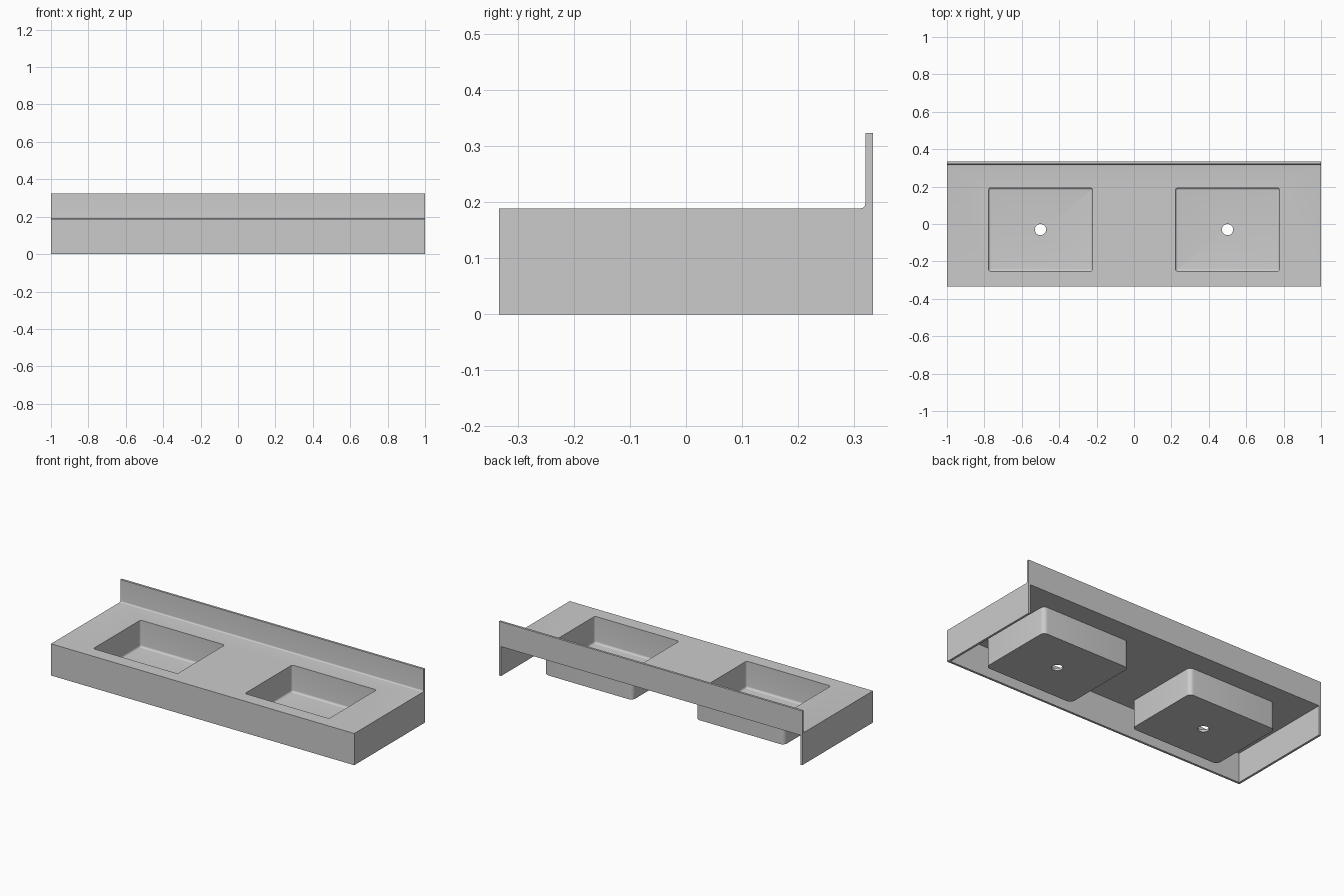
import bpy, bmesh
from math import sin, cos, pi

if "Cube" in bpy.data.objects:
    bpy.data.objects.remove(bpy.data.objects["Cube"])

W, D, H, T = 1.0, 0.333, 0.189, 0.0133   # half width, half depth, counter height, wall
SPLASH_H = 0.323
BX, BY = 0.5, -0.03                      # basin centre
HX, HY, R = 0.278, 0.223, 0.0135         # basin half sizes and corner radius
FLOOR, UNDER = 0.029, 0.015


def loft(name, rings):
    """Closed solid through a list of equal-length point rings."""
    bm = bmesh.new()
    vs = [[bm.verts.new(p) for p in ring] for ring in rings]
    n = len(vs[0])
    for a, b in zip(vs, vs[1:]):
        for i in range(n):
            j = (i + 1) % n
            bm.faces.new((a[i], a[j], b[j], b[i]))
    bm.faces.new(vs[0][::-1])
    bm.faces.new(vs[-1])
    bmesh.ops.recalc_face_normals(bm, faces=bm.faces[:])
    me = bpy.data.meshes.new(name)
    bm.to_mesh(me)
    bm.free()
    ob = bpy.data.objects.new(name, me)
    bpy.context.collection.objects.link(ob)
    return ob


def rounded(cx, cy, hx, hy, r, z, seg=6):
    """Rounded rectangle ring at height z."""
    pts = []
    for k, (sx, sy) in enumerate(((1, 1), (-1, 1), (-1, -1), (1, -1))):
        for i in range(seg + 1):
            a = (k + i / seg) * pi / 2
            pts.append((cx + sx * (hx - r) + r * cos(a),
                        cy + sy * (hy - r) + r * sin(a), z))
    return pts


def boolean(ob, tool, op):
    """Apply a boolean and discard the tool."""
    m = ob.modifiers.new(op, 'BOOLEAN')
    m.object, m.operation, m.solver = tool, op, 'EXACT'
    bpy.context.view_layer.objects.active = ob
    bpy.ops.object.modifier_apply(modifier=m.name)
    bpy.data.objects.remove(tool, do_unlink=True)


def box(name, x, y0, y1, z0, z1):
    return loft(name, [[(-x, y0, z), (x, y0, z), (x, y1, z), (-x, y1, z)]
                       for z in (z0, z1)])


# Counter block with backsplash and coved joint, as one side profile
c = 0.008
cove = [(D - T - c + c * sin(a), H + c - c * cos(a))
        for a in [i * pi / 12 for i in range(7)]]
profile = ([(-D, 0), (-D, H)] + cove
           + [(D - T, SPLASH_H), (D, SPLASH_H), (D, 0)])
counter = loft("sink_counter", [[(x, y, z) for y, z in profile] for x in (-W, W)])

# Hollow underside, open at the bottom and back
boolean(counter, box("cavity", W - T, -D + T, D + 0.1, -0.1, H - T), 'DIFFERENCE')

# Two basins: outer shell, inner bowl with filleted floor, drain hole
for s in (-1, 1):
    cx = s * BX
    shell = loft("basin_shell", [rounded(cx, BY, HX + T, HY + T, R + T, z)
                                 for z in (UNDER, H - T / 2)])
    boolean(counter, shell, 'UNION')

    f = 0.0125
    rings = []
    for i in range(7):
        a = i * pi / 12
        d = f * (1 - sin(a))
        rings.append(rounded(cx, BY, HX - d, HY - d, R - d, FLOOR + f * (1 - cos(a))))
    rings.append(rounded(cx, BY, HX, HY, R, H + 0.05))
    boolean(counter, loft("bowl", rings), 'DIFFERENCE')

    drain = loft("drain", [[(cx + 0.03 * cos(i * pi / 16), BY + 0.03 * sin(i * pi / 16), z)
                            for i in range(32)] for z in (-0.05, 0.1)])
    boolean(counter, drain, 'DIFFERENCE')

# Smooth the fillets, keep edges sharp
bpy.ops.object.select_all(action='DESELECT')
counter.select_set(True)
bpy.context.view_layer.objects.active = counter
bpy.ops.object.shade_smooth_by_angle(angle=pi / 6)
